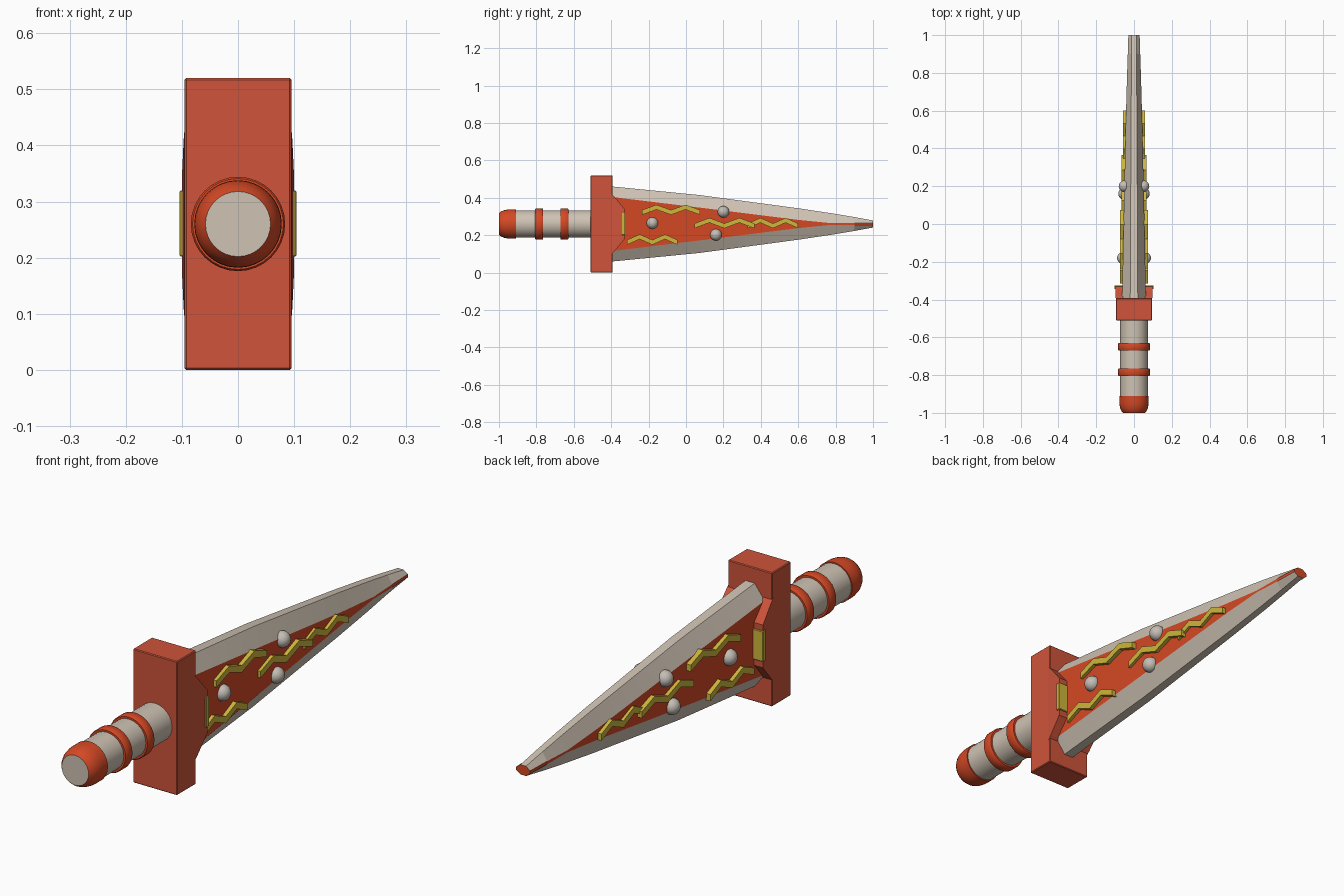
import bpy, bmesh, math
from mathutils import Vector

if "Cube" in bpy.data.objects:
    bpy.data.objects.remove(bpy.data.objects["Cube"])

ZC = 0.26  # height of the dagger's long axis


def mat(name, rgb):
    m = bpy.data.materials.new(name)
    m.diffuse_color = (*rgb, 1)
    m.use_nodes = True
    m.node_tree.nodes["Principled BSDF"].inputs["Base Color"].default_value = m.diffuse_color
    return m


CREAM = mat("cream", (0.62, 0.54, 0.45))
RED = mat("bright red", (0.66, 0.065, 0.018))
GUARD = mat("guard red", (0.62, 0.088, 0.043))
GOLD = mat("gold", (0.62, 0.47, 0.045))
STUD = mat("pale grey", (0.55, 0.51, 0.46))


def finish(name, bm, mats, smooth=None):
    bmesh.ops.recalc_face_normals(bm, faces=bm.faces[:])
    me = bpy.data.meshes.new(name)
    bm.to_mesh(me)
    bm.free()
    for m in mats:
        me.materials.append(m)
    ob = bpy.data.objects.new(name, me)
    bpy.context.collection.objects.link(ob)
    if smooth:
        bpy.ops.object.select_all(action='DESELECT')
        ob.select_set(True)
        bpy.context.view_layer.objects.active = ob
        bpy.ops.object.shade_smooth_by_angle(angle=math.radians(smooth))
    return ob


def loft(bm, rings):
    """Skin closed rings of points, cap both ends; returns side faces as [ring][side]."""
    vs = [[bm.verts.new(p) for p in r] for r in rings]
    n = len(vs[0])
    sides = [[bm.faces.new((a[i], a[(i + 1) % n], b[(i + 1) % n], b[i])) for i in range(n)]
             for a, b in zip(vs, vs[1:])]
    caps = [bm.faces.new(vs[0]), bm.faces.new(vs[-1])]
    return sides, caps


def circle(y, r, n=32):
    return [(r * math.cos(2 * math.pi * i / n), y, ZC + r * math.sin(2 * math.pi * i / n)) for i in range(n)]


def box(name, x, y, z, m, bevel=0):
    bm = bmesh.new()
    loft(bm, [[(x[0], v, z[0]), (x[1], v, z[0]), (x[1], v, z[1]), (x[0], v, z[1])] for v in y])
    ob = finish(name, bm, [m])
    if bevel:
        b = ob.modifiers.new("bevel", 'BEVEL')
        b.width = bevel
        b.segments = 1
    return ob


# Grip
bm = bmesh.new()
loft(bm, [circle(-0.92, 0.0735), circle(-0.5, 0.0735)])
finish("grip", bm, [CREAM], 40)

# Rounded pommel with a cream end face
bm = bmesh.new()
_, caps = loft(bm, [circle(y, r) for y, r in
                    ((-1, 0.058), (-0.99, 0.066), (-0.975, 0.073), (-0.955, 0.077), (-0.94, 0.078), (-0.91, 0.078))])
caps[0].material_index = 1
finish("pommel", bm, [RED, CREAM], 50)

# Grip bands
for k, y in enumerate((-0.785, -0.65)):
    bm = bmesh.new()
    loft(bm, [circle(y + d, r) for d, r in ((-0.021, 0.081), (-0.017, 0.084), (0.017, 0.084), (0.021, 0.081))])
    finish(f"grip_band_{k + 1}", bm, [RED], 50)

# Cross guard
box("guard", (-0.095, 0.095), (-0.51, -0.393), (0, 0.52), GUARD, 0.003)

# Collar, tapering towards the blade in side view
bm = bmesh.new()
loft(bm, [[(-w, y, ZC - h), (w, y, ZC - h), (w, y, ZC + h), (-w, y, ZC + h)]
          for y, w, h in ((-0.4, 0.096, 0.163), (-0.385, 0.097, 0.148), (-0.33, 0.1, 0.083))])
finish("collar", bm, [GUARD])

# Gold plate on the collar front
box("collar_plate", (-0.104, 0.104), (-0.343, -0.325), (0.202, 0.32), GOLD, 0.002)

# Blade: eight-sided section with red side faces and cream bevels
bm = bmesh.new()
rings = []
for y, w, e, f, h in ((-0.4, 0.063, 0.02, 0.145, 0.201), (0.07, 0.054, 0.018, 0.088, 0.155),
                      (0.6, 0.042, 0.015, 0.022, 0.084), (0.78, 0.037, 0.014, 0.004, 0.057),
                      (0.9, 0.033, 0.013, 0.006, 0.037), (1, 0.03, 0.012, 0.006, 0.019)):
    rings.append([(w, y, ZC - f), (w, y, ZC + f), (e, y, ZC + h), (-e, y, ZC + h),
                  (-w, y, ZC + f), (-w, y, ZC - f), (-e, y, ZC - h), (e, y, ZC - h)])
sides, caps = loft(bm, rings)
for row in sides:
    for i in (0, 4):
        row[i].material_index = 1
caps[1].material_index = 1
finish("blade", bm, [CREAM, RED], 12)

# Zigzag inlays: (start y, end y, low z, high z, outer x), mirrored on both sides
ZIGZAGS = ((-0.235, 0.075, 0.322, 0.35, 0.073), (0.045, 0.365, 0.25, 0.28, 0.066),
           (0.33, 0.6, 0.25, 0.28, 0.057), (-0.315, -0.045, 0.162, 0.192, 0.074))
for s, side in ((1, "right"), (-1, "left")):
    for k, (y0, y1, lo, hi, x) in enumerate(ZIGZAGS):
        bm = bmesh.new()
        t = 0.013
        rings = []
        for i in range(5):
            y = y0 + (y1 - y0) * i / 4
            z = hi if i % 2 else lo
            rings.append([(s * 0.03, y, z - t), (s * x, y, z - t), (s * x, y, z + t), (s * 0.03, y, z + t)])
        loft(bm, rings)
        finish(f"zigzag_{side}_{k + 1}", bm, [GOLD])

    # Round studs
    for k, (x, y, z) in enumerate(((0.059, -0.18, 0.265), (0.05, 0.2, 0.325), (0.052, 0.16, 0.202))):
        bm = bmesh.new()
        bmesh.ops.create_uvsphere(bm, u_segments=20, v_segments=12, radius=0.031)
        bmesh.ops.translate(bm, verts=bm.verts[:], vec=Vector((s * x, y, z)))
        finish(f"stud_{side}_{k + 1}", bm, [STUD], 60)
